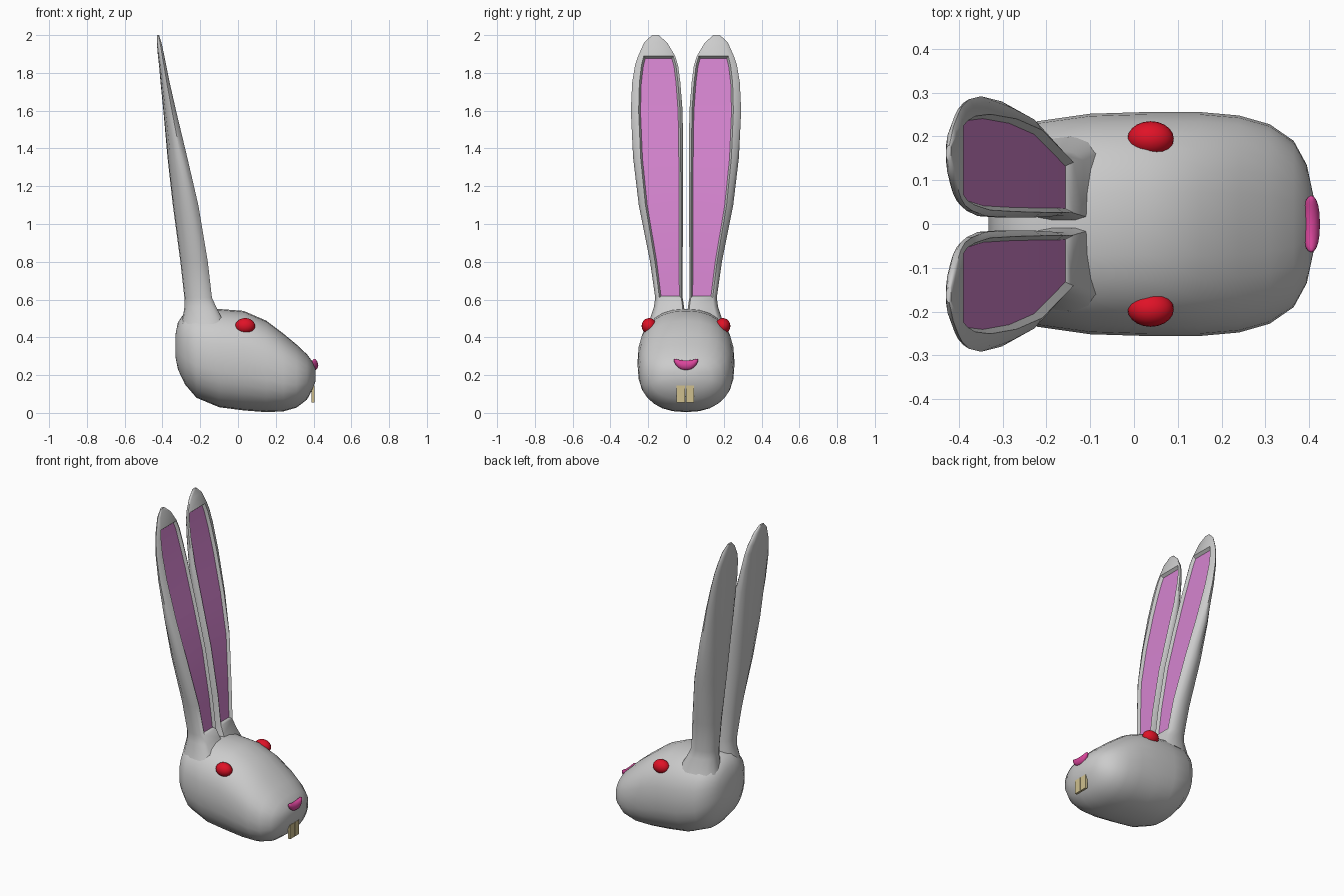
import bpy, bmesh, math

if "Cube" in bpy.data.objects:
    bpy.data.objects.remove(bpy.data.objects["Cube"])


def material(name, rgb):
    m = bpy.data.materials.new(name)
    m.diffuse_color = (*rgb, 1)
    m.use_nodes = True
    m.node_tree.nodes["Principled BSDF"].inputs["Base Color"].default_value = m.diffuse_color
    return m


GREY = material("grey fur", (0.6, 0.6, 0.6))
PINK = material("inner ear pink", (0.66, 0.23, 0.62))
RED = material("eye red", (0.74, 0.006, 0.02))
ROSE = material("nose rose", (0.7, 0.06, 0.33))
IVORY = material("tooth ivory", (0.62, 0.52, 0.27))


def finish(bm, name, mats, angle=None):
    """Turn a bmesh into a named, shaded object."""
    me = bpy.data.meshes.new(name)
    bm.to_mesh(me)
    bm.free()
    ob = bpy.data.objects.new(name, me)
    bpy.context.collection.objects.link(ob)
    for m in mats:
        me.materials.append(m)
    if angle:
        bpy.ops.object.select_all(action='DESELECT')
        ob.select_set(True)
        bpy.context.view_layer.objects.active = ob
        bpy.ops.object.shade_smooth_by_angle(angle=math.radians(angle))
    return ob


def loft(bm, rings):
    """Skin closed rings of points; returns the side faces, row by row."""
    vs = [[bm.verts.new(p) for p in r] for r in rings]
    n = len(vs[0])
    rows = [[bm.faces.new((a[i], a[(i + 1) % n], b[(i + 1) % n], b[i]))
             for i in range(n)] for a, b in zip(vs, vs[1:])]
    bm.faces.new(vs[0])
    bm.faces.new(vs[-1])
    bmesh.ops.recalc_face_normals(bm, faces=bm.faces[:])
    return rows


# Head: rounded sections along x (x, bottom z, top z, half width)
HEAD = [(-0.332, 0.30, 0.41, 0.05), (-0.318, 0.23, 0.48, 0.13),
        (-0.28, 0.15, 0.535, 0.195), (-0.22, 0.08, 0.55, 0.235),
        (-0.10, 0.03, 0.55, 0.252), (0.03, 0.013, 0.54, 0.256),
        (0.15, 0.004, 0.488, 0.256), (0.24, 0.008, 0.42, 0.248),
        (0.31, 0.028, 0.362, 0.228), (0.365, 0.07, 0.31, 0.19),
        (0.395, 0.125, 0.27, 0.135), (0.411, 0.17, 0.235, 0.06)]


def rounded(c, power=2 / 2.35):
    return math.copysign(abs(c) ** power, c)


bm = bmesh.new()
rings = []
for x, zb, zt, w in HEAD:
    ang = [math.tau * i / 28 for i in range(28)]
    rings.append([(x, w * rounded(math.cos(a)),
                   (zb + zt) / 2 + (zt - zb) / 2 * rounded(math.sin(a)))
                  for a in ang])
loft(bm, rings)
finish(bm, "head", [GREY], 60)

# Ears: sections up z (z, back x, front x, inner y, outer y)
EAR = [(0.47, -0.30, -0.07, 0.0, 0.20), (0.56, -0.283, -0.115, 0.01, 0.17),
       (0.61, -0.284, -0.138, 0.018, 0.163), (0.8, -0.305, -0.16, 0.018, 0.19),
       (1.1, -0.345, -0.21, 0.015, 0.25), (1.35, -0.373, -0.268, 0.015, 0.28),
       (1.6, -0.395, -0.328, 0.018, 0.292), (1.75, -0.41, -0.362, 0.03, 0.285),
       (1.84, -0.418, -0.38, 0.042, 0.27), (1.89, -0.424, -0.39, 0.058, 0.253),
       (1.96, -0.43, -0.405, 0.10, 0.222), (2.0, -0.43, -0.418, 0.145, 0.18)]
# Cross-section: (across, depth), starting with the flat front strip
SECTION = [(-0.9, 1), (0.7, 1), (0.9, 0.75), (1, 0.35), (0.93, -0.2),
           (0.7, -0.68), (0.35, -0.94), (0, -1), (-0.35, -0.94),
           (-0.68, -0.75), (-0.9, -0.35), (-1, 0.15), (-1, 0.7)]
for side, label in ((1, "left"), (-1, "right")):
    bm = bmesh.new()
    rings = [[((xb + xf) / 2 + v * (xf - xb) / 2,
               side * ((yi + yo) / 2 + u * (yo - yi) / 2), z)
              for u, v in SECTION] for z, xb, xf, yi, yo in EAR]
    rows = loft(bm, rings)
    # sunken pink inner ear
    strip = [row[0] for row in rows[2:9]]
    bmesh.ops.inset_region(bm, faces=strip, thickness=0.01, depth=-0.018,
                           use_even_offset=True)
    for f in strip:
        f.material_index = 1
    finish(bm, label + "_ear", [GREY, PINK], 50)

# Eyes
for side, label in ((1, "left"), (-1, "right")):
    bm = bmesh.new()
    bmesh.ops.create_uvsphere(bm, u_segments=20, v_segments=12, radius=1)
    for v in bm.verts:
        v.co = (0.038 + 0.053 * v.co.x, side * 0.195 + 0.04 * v.co.y,
                0.46 + 0.042 * v.co.z)
    finish(bm, label + "_eye", [RED], 60)

# Nose: a sphere stretched sideways and bent upwards at the ends
bm = bmesh.new()
bmesh.ops.create_uvsphere(bm, u_segments=20, v_segments=14, radius=1)
for v in bm.verts:
    x, y, z = v.co
    v.co = (0.405 + 0.02 * x, 0.065 * rounded(y, 0.8),
            0.252 + 0.026 * z + 0.028 * y * y)
finish(bm, "nose", [ROSE], 60)

# Teeth: two thin plates
for y, label in ((0.021, "left"), (-0.028, "right")):
    bm = bmesh.new()
    bmesh.ops.create_cube(bm, size=1)
    for v in bm.verts:
        v.co = (0.397 + 0.014 * v.co.x, y + 0.043 * v.co.y,
                0.1 + 0.09 * v.co.z)
    finish(bm, label + "_tooth", [IVORY])
